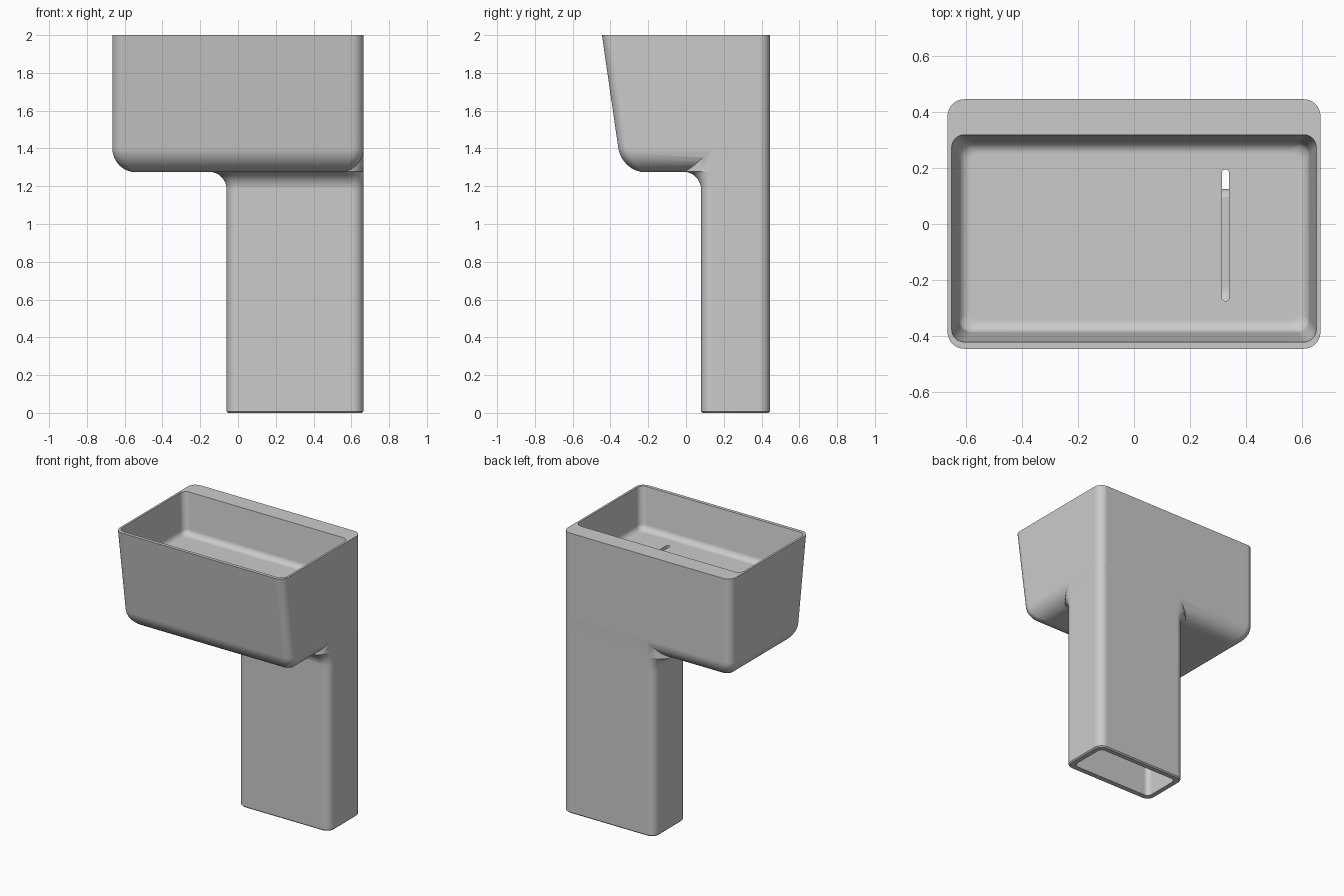
import bpy, bmesh
from math import sin, cos, pi

if "Cube" in bpy.data.objects:
    bpy.data.objects.remove(bpy.data.objects["Cube"])


def ring(x0, x1, y0, y1, r, z, n=8):
    """Rounded rectangle at height z; r is one radius or four
    (back right, back left, front left, front right)."""
    rr = r if isinstance(r, tuple) else (r,) * 4
    signs = [(1, 1), (-1, 1), (-1, -1), (1, -1)]
    pts = []
    for k, (sx, sy) in enumerate(signs):
        cx = x1 - rr[k] if sx > 0 else x0 + rr[k]
        cy = y1 - rr[k] if sy > 0 else y0 + rr[k]
        for i in range(n + 1):
            a = (k + i / n) * pi / 2
            pts.append((cx + rr[k] * cos(a), cy + rr[k] * sin(a), z))
    return pts


def loft(name, rings):
    """Closed solid through a stack of rings, bottom to top."""
    bm = bmesh.new()
    loops = [[bm.verts.new(p) for p in r] for r in rings]
    n = len(loops[0])
    for a, b in zip(loops, loops[1:]):
        for i in range(n):
            j = (i + 1) % n
            bm.faces.new((a[i], a[j], b[j], b[i]))
    bm.faces.new(loops[0][::-1])
    bm.faces.new(loops[-1])
    me = bpy.data.meshes.new(name)
    bm.to_mesh(me)
    bm.free()
    ob = bpy.data.objects.new(name, me)
    bpy.context.collection.objects.link(ob)
    return ob


def boolean(target, tool, op):
    m = target.modifiers.new(op, 'BOOLEAN')
    m.operation, m.object, m.solver = op, tool, 'EXACT'
    bpy.context.view_layer.objects.active = target
    bpy.ops.object.modifier_apply(modifier=m.name)
    bpy.data.objects.remove(tool)


def tub(name, hx, back, front, slope, z0, z1, fillet, corner, taper=0.0, steps=8):
    """Tub with rounded bottom edge; front at z1 leans inward by slope going down."""
    rings = []

    def section(z, inset):
        t = taper * (z1 - z)
        y0 = front + slope * (z1 - z) + inset
        r = max(corner - inset * 0.3, 0.012)
        return ring(-hx + t + inset, hx - t - inset, y0, back - t - inset, r, z)

    for i in range(steps + 1):
        a = i / steps * pi / 2
        rings.append(section(z0 + fillet * (1 - cos(a)), fillet * (1 - sin(a))))
    rings.append(section(z1, 0))
    return loft(name, rings)


def column(name, x0, x1, y0, y1, corner, z0, z_top, flare, z_end, foot=0.0, steps=8):
    """Column whose front and left sides flare out under the basin."""
    rings = []
    if foot:
        rings.append(ring(x0 + foot, x1 - foot, y0 + foot, y1 - foot, corner - foot, z0))
    rings.append(ring(x0, x1, y0, y1, corner, z0 + foot))
    for i in range(steps + 1):
        a = i / steps * pi / 2
        d = flare * (1 - cos(a))
        c = corner + d * 0.9
        rings.append(ring(x0 - d, x1, y0 - d, y1, (corner, c, c, c),
                          z_top - flare + flare * sin(a)))
    rings.append(ring(x0, x1, y0, y1, corner, z_end))
    return loft(name, rings)


# Outer body: basin joined to the off-centre pedestal
basin = tub("washbasin", 0.665, 0.445, -0.445, 0.145, 1.274, 2.0, 0.125, 0.06)
pedestal = column("pedestal", -0.06, 0.6645, 0.08, 0.4445, 0.0598,
                  0.0, 1.277, 0.095, 1.46, foot=0.008)
boolean(basin, pedestal, 'UNION')

# Hollow inside: chamber under the bowl and shaft through the pedestal
chamber = tub("chamber", 0.625, 0.405, -0.36, 0.145, 1.315, 1.67, 0.085, 0.04)
boolean(basin, chamber, 'DIFFERENCE')
shaft = column("shaft", -0.018, 0.624, 0.125, 0.404, 0.035, -0.02, 1.318, 0.045, 1.45)
boolean(basin, shaft, 'DIFFERENCE')

# Bowl recess, extended above the rim for a clean cut
recess = tub("recess", 0.6505, 0.3185, -0.4215, 0.135, 1.71, 2.003, 0.038, 0.045, taper=0.1)
boolean(basin, recess, 'DIFFERENCE')

# Drain slot in the bowl floor
slot = loft("slot", [ring(0.314, 0.339, -0.275, 0.195, 0.0124, z) for z in (1.62, 1.76)])
boolean(basin, slot, 'DIFFERENCE')

# Smooth fillets, crisp rims
bpy.ops.object.select_all(action='DESELECT')
basin.select_set(True)
bpy.context.view_layer.objects.active = basin
bpy.ops.object.shade_smooth_by_angle(angle=0.52)
wn = basin.modifiers.new("weighted_normals", 'WEIGHTED_NORMAL')
wn.keep_sharp = True
